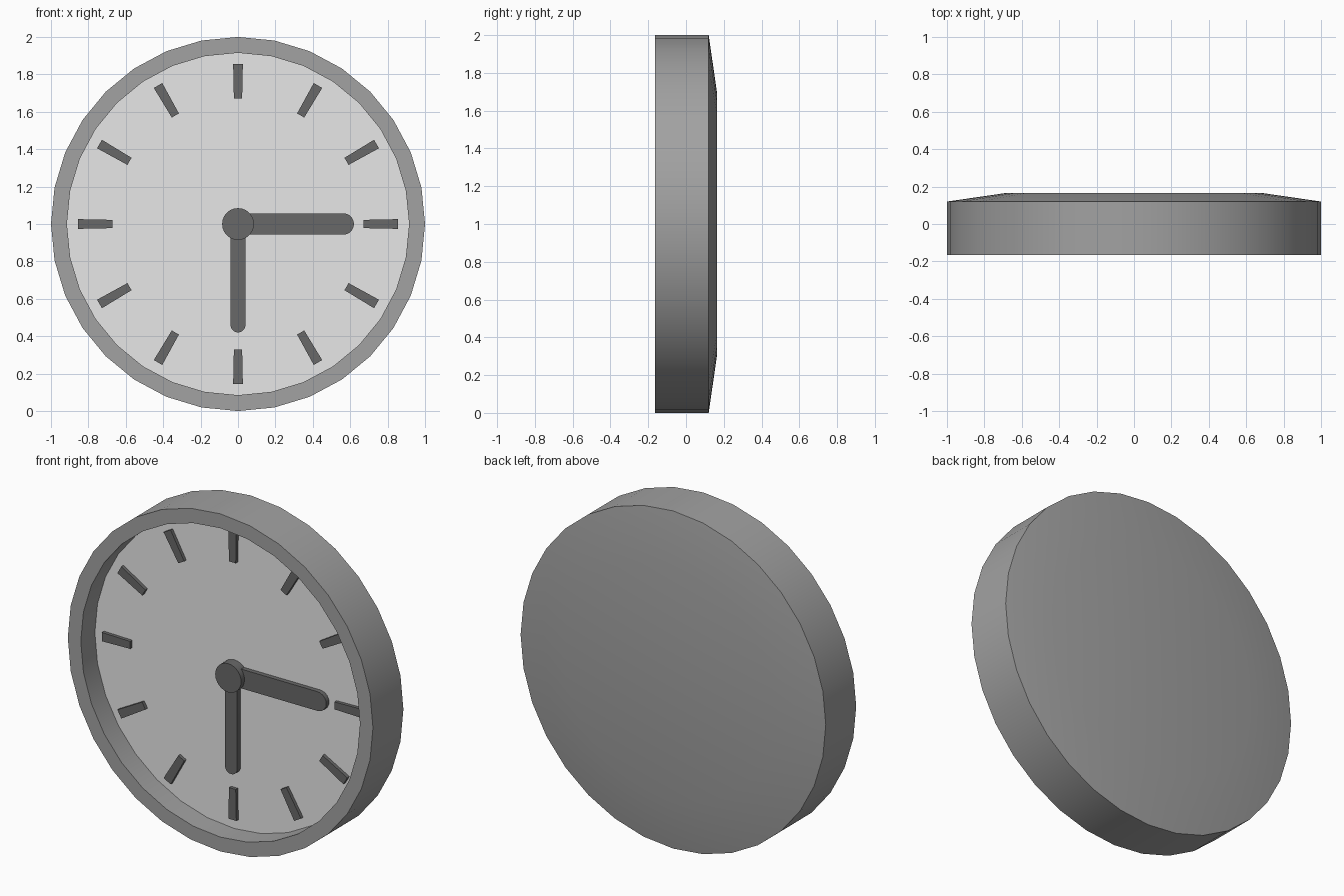
import bpy, bmesh, math

if "Cube" in bpy.data.objects:
    bpy.data.objects.remove(bpy.data.objects["Cube"])

SIDES = 32
CENTRE_Z = 1.0
FACE_Y = -0.033


def material(name, value):
    m = bpy.data.materials.new(name)
    m.diffuse_color = (value, value, value, 1)
    m.use_nodes = True
    m.node_tree.nodes["Principled BSDF"].inputs["Base Color"].default_value = m.diffuse_color
    return m


case_grey = material("case grey", 0.36)
face_grey = material("light face grey", 0.8)
dark_grey = material("dark grey", 0.14)


def finish(name, bm, mat):
    bmesh.ops.recalc_face_normals(bm, faces=bm.faces)
    mesh = bpy.data.meshes.new(name)
    bm.to_mesh(mesh)
    bm.free()
    ob = bpy.data.objects.new(name, mesh)
    bpy.context.collection.objects.link(ob)
    mesh.materials.append(mat)
    bpy.ops.object.select_all(action='DESELECT')
    ob.select_set(True)
    bpy.context.view_layer.objects.active = ob
    bpy.ops.object.shade_smooth_by_angle(angle=math.radians(30))
    return ob


def lathe(name, profile, mat, sides=SIDES):
    """Turn (radius, y) points about the clock axis, capping both ends."""
    bm = bmesh.new()
    rings = []
    for r, y in profile:
        rings.append([bm.verts.new((r * math.sin(math.tau * i / sides), y,
                                    CENTRE_Z + r * math.cos(math.tau * i / sides)))
                      for i in range(sides)])
    for a, b in zip(rings, rings[1:]):
        for i in range(sides):
            j = (i + 1) % sides
            bm.faces.new((a[i], a[j], b[j], b[i]))
    bm.faces.new(rings[0])
    bm.faces.new(rings[-1])
    return finish(name, bm, mat)


def plate(name, outline, angle, y_front, y_back, mat):
    """Extrude an outline (across, outward), turned clockwise from twelve."""
    bm = bmesh.new()
    s, c = math.sin(angle), math.cos(angle)
    loops = [[bm.verts.new((u * c + v * s, y, CENTRE_Z - u * s + v * c))
              for u, v in outline] for y in (y_front, y_back)]
    bm.faces.new(loops[0])
    bm.faces.new(loops[1])
    n = len(outline)
    for i in range(n):
        j = (i + 1) % n
        bm.faces.new((loops[0][i], loops[0][j], loops[1][j], loops[1][i]))
    return finish(name, bm, mat)


def hand_outline(half_width, length, steps=10):
    end = length - half_width
    arc = [(half_width * math.cos(math.pi * i / steps),
            end + half_width * math.sin(math.pi * i / steps))
           for i in range(steps + 1)]
    return [(-half_width, 0), (half_width, 0)] + arc


# Case: shallow conical back, outer wall, front rim and recess
lathe("clock_case", [(0.69, 0.165), (1.0, 0.12), (1.0, -0.165),
                     (0.915, -0.165), (0.915, -0.028)], case_grey)

# Dial plate at the bottom of the recess
lathe("clock_face", [(0.9149, -0.026), (0.9149, FACE_Y)], face_grey)

# Twelve hour markers, slightly narrower inward
for k in range(12):
    plate("hour_marker_%d" % (k + 1),
          [(-0.022, 0.67), (0.022, 0.67), (0.026, 0.855), (-0.026, 0.855)],
          math.radians(30 * (k + 1)), -0.053, FACE_Y + 0.002, dark_grey)

# Hands and centre hub
plate("wide_hand", hand_outline(0.057, 0.62), math.radians(90),
      -0.06, FACE_Y + 0.002, dark_grey)
plate("narrow_hand", hand_outline(0.04, 0.58), math.radians(180),
      -0.065, FACE_Y + 0.002, dark_grey)
lathe("centre_hub", [(0.085, FACE_Y + 0.002), (0.085, -0.092)], dark_grey, 24)
